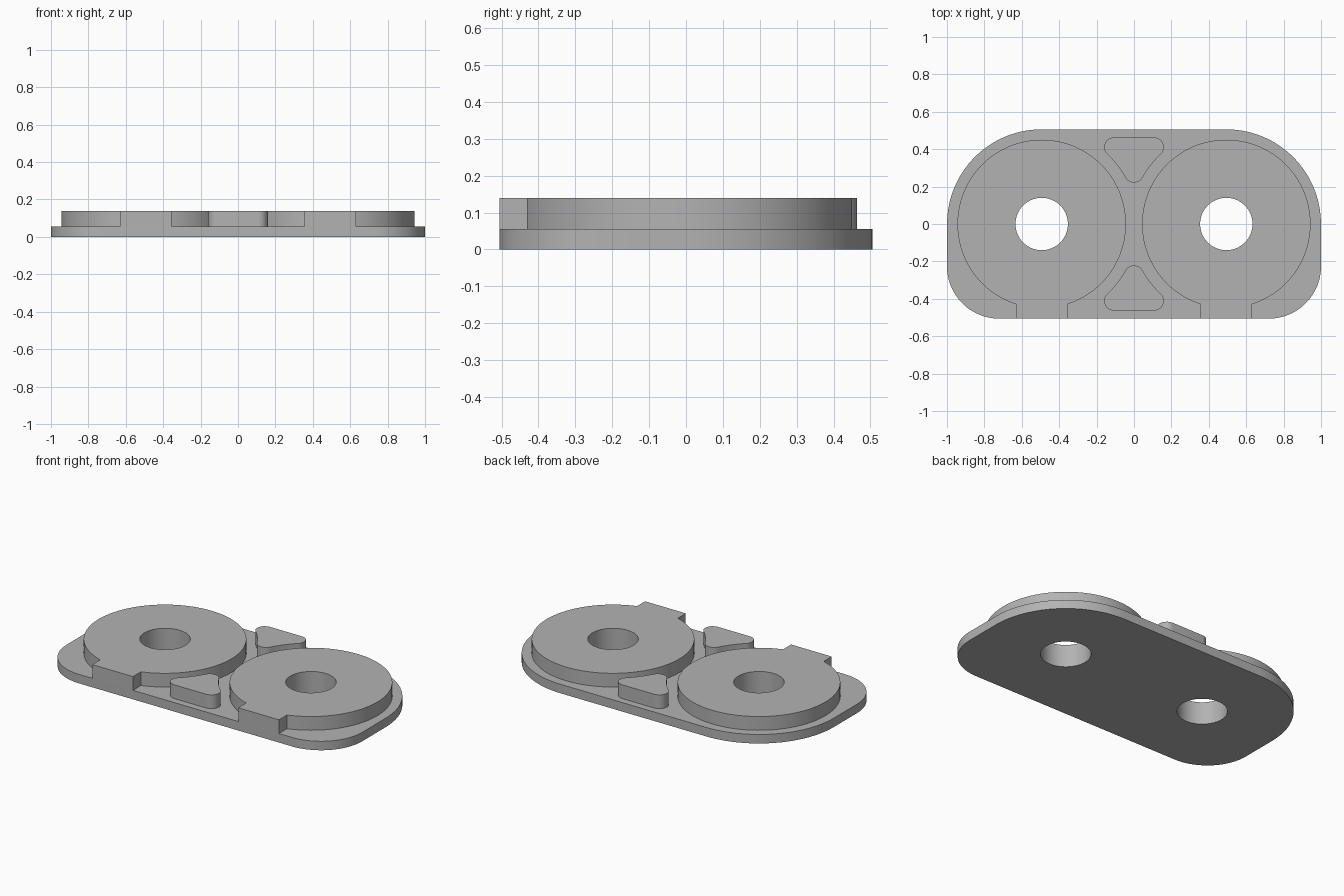
import bpy, bmesh
from math import sin, cos, pi, radians, sqrt, asin, atan2

cube = bpy.data.objects.get("Cube")
if cube:
    bpy.data.objects.remove(cube, do_unlink=True)

# Single grey material
grey = bpy.data.materials.new("light_grey")
grey.use_nodes = True
colour = (0.45, 0.45, 0.45, 1)
grey.diffuse_color = colour
grey.node_tree.nodes["Principled BSDF"].inputs["Base Color"].default_value = colour

BASE, TOP = 0.055, 0.139        # plate top, raised part top
CX = 0.4935                     # disc and hole centre
HOLE, DISC = 0.14, 0.4505
EDGE = 0.506                    # half depth of the plate


def arc(cx, cy, r, start, end, steps=32):
    return [(cx + r * cos(start + (end - start) * i / steps),
             cy + r * sin(start + (end - start) * i / steps)) for i in range(steps + 1)]


def mirror_x(points):
    return [(-x, y) for x, y in reversed(points)]


def extrude_outlines(name, outlines, z0, z1):
    """Fill the first outline, with the others as holes, and extrude it upwards."""
    curve = bpy.data.curves.new(name, "CURVE")
    curve.dimensions = "2D"
    curve.fill_mode = "BOTH"
    curve.extrude = (z1 - z0) / 2
    for points in outlines:
        spline = curve.splines.new("POLY")
        spline.points.add(len(points) - 1)
        for p, (x, y) in zip(spline.points, points):
            p.co = (x, y, (z0 + z1) / 2 * 0, 1)
        spline.use_cyclic_u = True
    obj = bpy.data.objects.new(name, curve)
    bpy.context.collection.objects.link(obj)
    bpy.ops.object.select_all(action="DESELECT")
    obj.select_set(True)
    bpy.context.view_layer.objects.active = obj
    bpy.ops.object.convert(target="MESH")
    obj = bpy.context.view_layer.objects.active
    bm = bmesh.new()
    bm.from_mesh(obj.data)
    bmesh.ops.remove_doubles(bm, verts=bm.verts, dist=0.0001)
    bmesh.ops.translate(bm, verts=bm.verts, vec=(0, 0, (z0 + z1) / 2))
    bmesh.ops.recalc_face_normals(bm, faces=bm.faces)
    bm.to_mesh(obj.data)
    bm.free()
    obj.data.materials.clear()
    obj.data.materials.append(grey)
    bpy.ops.object.shade_smooth_by_angle(angle=radians(30))
    return obj


def hole(side):
    return arc(side * CX, 0, HOLE, 0, 2 * pi * 63 / 64, 63)


# Base plate: large round back corners, smaller front corners, two holes
FRONT_R = 0.28
half = (arc(1 - FRONT_R, FRONT_R - EDGE, FRONT_R, -pi / 2, 0)
        + arc(CX, 0, EDGE, 0, pi / 2))
extrude_outlines("base_plate", [half + mirror_x(half), hole(1), hole(-1)], 0, BASE)

# Raised discs, each with a tab reaching the front edge
TAB = 0.1375
a = asin(TAB / DISC)
for side, label in ((1, "left"), (-1, "right")):
    disc = arc(side * CX, 0, DISC, a - pi / 2, 3 * pi / 2 - a, 96)
    tab = [(side * CX - TAB, -EDGE), (side * CX + TAB, -EDGE)]
    extrude_outlines(label + "_disc", [disc + tab, hole(side)], BASE, TOP)

# Rounded three-cornered studs whose sides follow the discs
SIDE_R, FILLET, STUD_EDGE = 0.512, 0.052, 0.463
reach = SIDE_R + FILLET
tip_y = sqrt(reach ** 2 - CX ** 2)
corner_y = STUD_EDGE - FILLET
corner_x = CX - sqrt(reach ** 2 - corner_y ** 2)
tip_angle = atan2(tip_y, -CX)
corner_angle = atan2(corner_y, corner_x - CX)
stud_half = (arc(0, tip_y, FILLET, -pi / 2, tip_angle - pi, 10)
             + arc(CX, 0, SIDE_R, tip_angle, corner_angle, 12)[1:-1]
             + arc(corner_x, corner_y, FILLET, corner_angle - pi, pi / 2, 16))
stud = stud_half + mirror_x(stud_half)[:-1]
extrude_outlines("back_stud", [stud], BASE, TOP)
extrude_outlines("front_stud", [[(x, -y) for x, y in reversed(stud)]], BASE, TOP)
